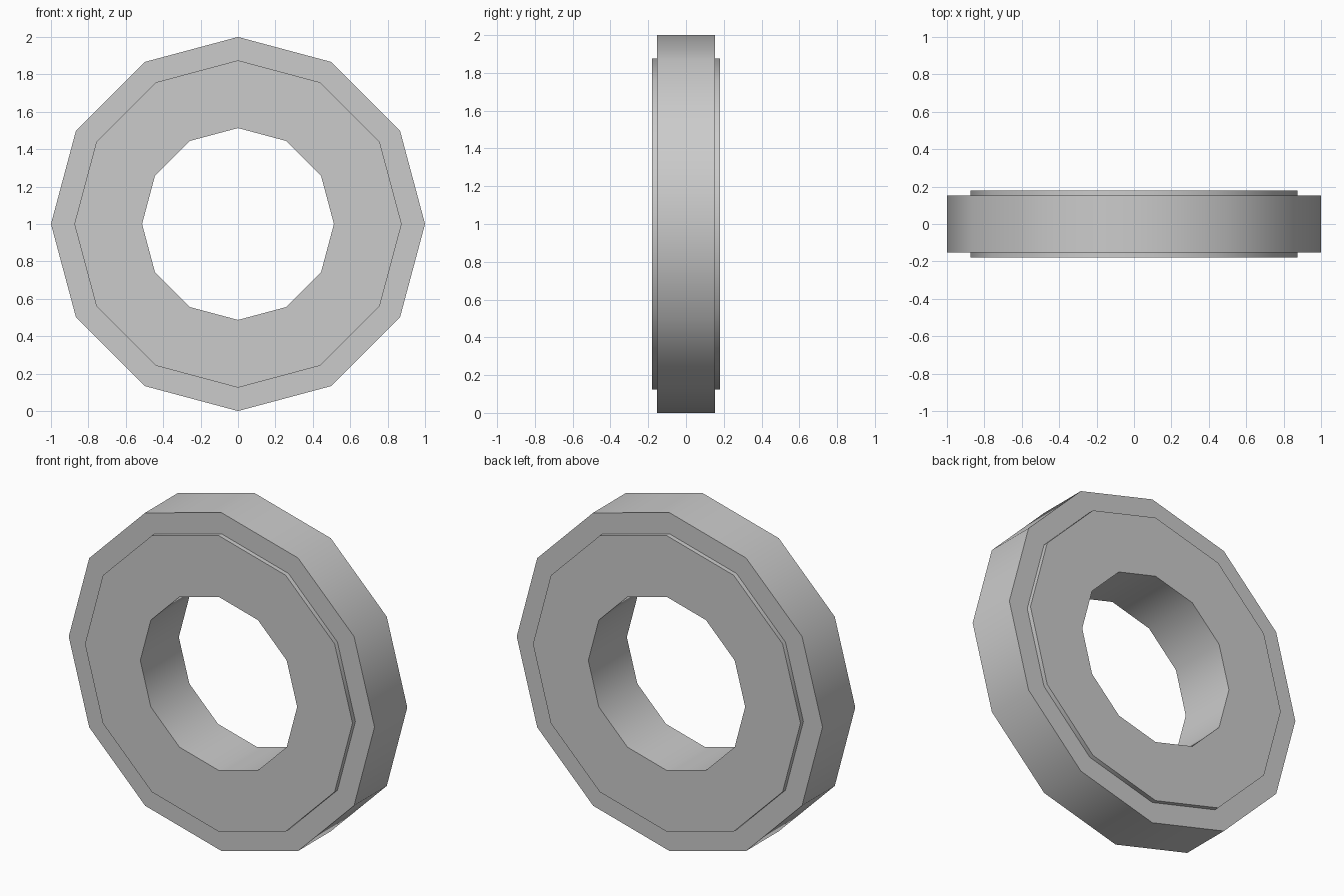
import bpy, bmesh, math
from mathutils import Vector, Matrix

if "Cube" in bpy.data.objects:
    bpy.data.objects.remove(bpy.data.objects["Cube"])

SIDES = 12
BORE, SHOULDER, RIM = 0.513, 0.875, 1.0
RIM_Y, FACE_Y = 0.153, 0.18

grey = bpy.data.materials.new("plain grey")
grey.diffuse_color = (0.6, 0.6, 0.6, 1)
grey.use_nodes = True
grey.node_tree.nodes["Principled BSDF"].inputs["Base Color"].default_value = grey.diffuse_color

# Closed cross-section (radius, y): bore, raised faces, shoulders, rim
profile = [(BORE, -FACE_Y), (SHOULDER, -FACE_Y), (SHOULDER, -RIM_Y), (RIM, -RIM_Y),
           (RIM, RIM_Y), (SHOULDER, RIM_Y), (SHOULDER, FACE_Y), (BORE, FACE_Y)]

# Revolve the section around the y axis
bm = bmesh.new()
rings = []
for i in range(SIDES):
    turn = Matrix.Rotation(2 * math.pi * i / SIDES, 3, 'Y')
    rings.append([bm.verts.new(turn @ Vector((r, y, 0)) + Vector((0, 0, 1)))
                  for r, y in profile])
n = len(profile)
for i in range(SIDES):
    a, b = rings[i], rings[(i + 1) % SIDES]
    for j in range(n):
        k = (j + 1) % n
        bm.faces.new((a[j], a[k], b[k], b[j]))
bmesh.ops.recalc_face_normals(bm, faces=bm.faces)

mesh = bpy.data.meshes.new("stepped_ring")
bm.to_mesh(mesh)
bm.free()
mesh.materials.append(grey)
ring = bpy.data.objects.new("stepped_ring", mesh)
bpy.context.collection.objects.link(ring)

# Smooth around the ring, sharp at the steps
bpy.context.view_layer.objects.active = ring
ring.select_set(True)
bpy.ops.object.shade_smooth_by_angle(angle=math.radians(40))
